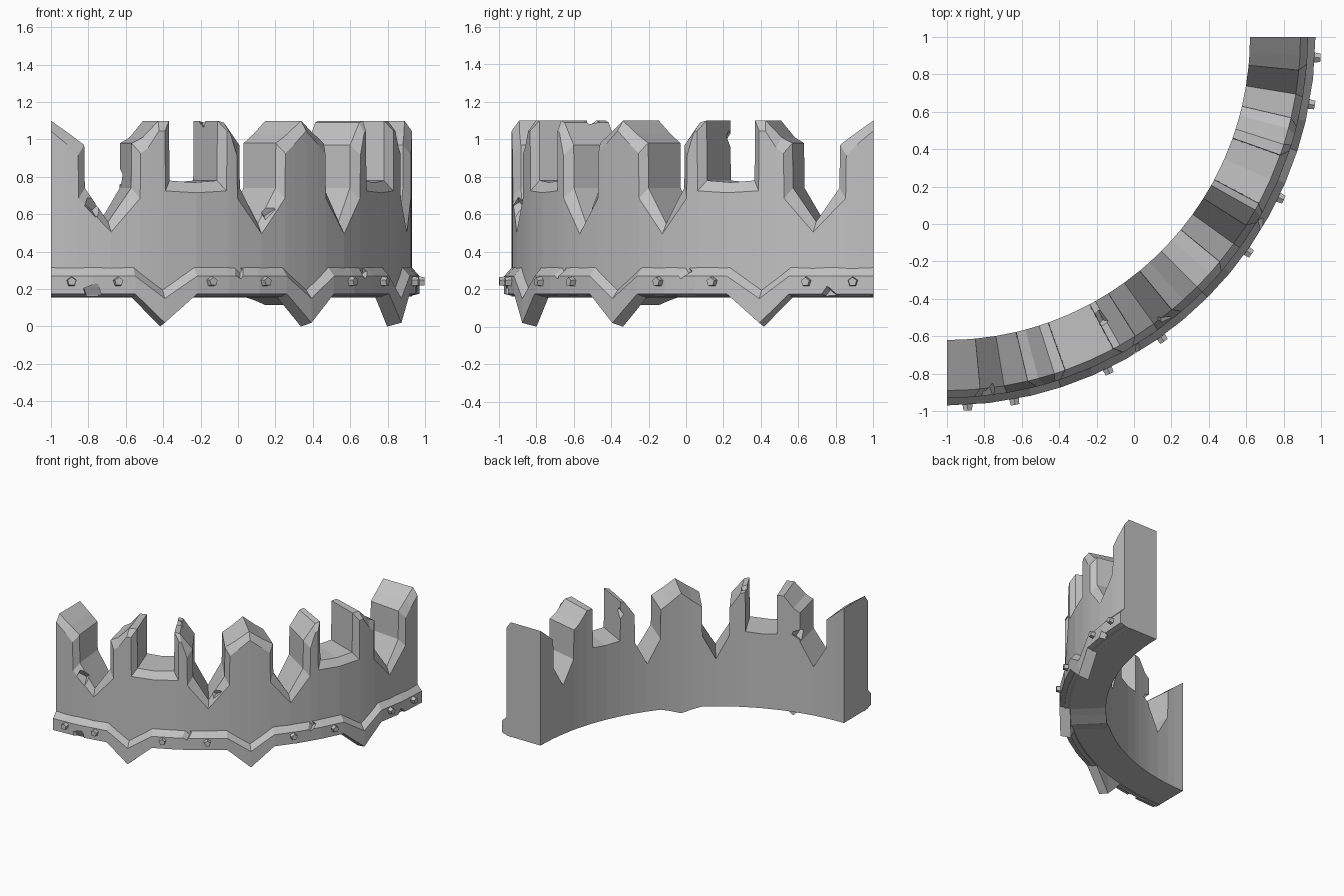
import bpy, bmesh, random
from math import radians, sin, cos
from mathutils import Matrix, Vector, Euler

random.seed(4)
default = bpy.data.objects.get("Cube")
if default:
    bpy.data.objects.remove(default, do_unlink=True)

stone = bpy.data.materials.new("stone_grey")
stone.use_nodes = True
grey = (0.54, 0.54, 0.54, 1)
stone.diffuse_color = grey
stone.node_tree.nodes["Principled BSDF"].inputs["Base Color"].default_value = grey

INNER, CAP, FACE, BAND = 1.62, 1.89, 1.93, 1.97


def polar(angle, radius, z):
    """Point on the quarter ring; angle runs from the front end to the side end."""
    a = radians(angle)
    return Vector((-1 + radius * sin(a), 1 - radius * cos(a), z))


def make_object(name, bm):
    bmesh.ops.recalc_face_normals(bm, faces=bm.faces)
    mesh = bpy.data.meshes.new(name)
    bm.to_mesh(mesh)
    bm.free()
    mesh.materials.append(stone)
    obj = bpy.data.objects.new(name, mesh)
    bpy.context.collection.objects.link(obj)
    return obj


def loft(name, sections):
    """Join matching cross-sections into a closed solid."""
    bm = bmesh.new()
    rings = [[bm.verts.new(polar(*p)) for p in s] for s in sections]
    n = len(rings[0])
    for r, s in zip(rings, rings[1:]):
        for i in range(n):
            j = (i + 1) % n
            bm.faces.new((r[i], r[j], s[j], s[i]))
    bm.faces.new(rings[0])
    bm.faces.new(rings[-1])
    return make_object(name, bm)


def mirrored(half):
    """Repeat half of the stations about the middle of the arc."""
    return half + [(*(90 - a for a in s[:-1]), s[-1]) for s in half[-2::-1]]


def chip(obj, spots):
    """Knock small angular chips out of an object."""
    bm = bmesh.new()
    for angle, radius, z, size in spots:
        turn = Euler([random.uniform(0.5, 1.1) for _ in range(3)]).to_matrix().to_4x4()
        bmesh.ops.create_cube(bm, size=size,
                              matrix=Matrix.Translation(polar(angle, radius, z)) @ turn)
    cutter = make_object("chip_cutter", bm)
    cutter.hide_render = True
    mod = obj.modifiers.new("chips", "BOOLEAN")
    mod.operation, mod.solver, mod.object = "DIFFERENCE", "EXACT", cutter
    bpy.context.view_layer.update()
    shape = obj.evaluated_get(bpy.context.evaluated_depsgraph_get())
    result = bpy.data.meshes.new_from_object(shape)
    obj.modifiers.clear()
    if len(result.polygons) > 20:
        obj.data = result
    bpy.data.objects.remove(cutter, do_unlink=True)


# Wall: (angle of the top, angle of the bevelled outer edge, top height)
wall_half = [
    (0, 0, 1.1), (3, 2.5, 1.03), (5.4, 4.3, .97), (5.5, 4.4, .74),
    (9.3, 9.6, .56),
    (13.1, 14.3, .74), (13.2, 14.4, .98), (15, 15.6, 1.01), (17.7, 17.4, 1.1),
    (19.5, 18.4, 1.1), (19.6, 18.5, .78),
    (23.8, 23.8, .77),
    (28, 29.1, .78), (28.1, 29.2, 1.1), (29.3, 29.8, 1.09), (32.2, 31, .97),
    (32.3, 31.1, .74),
    (35.8, 35.7, .55),
    (39.4, 40.4, .74), (39.5, 40.5, .98), (42, 42.4, 1.03), (45, 45, 1.1)]


def wall_section(a, b, z):
    base = min(.16, .115 + .009 * abs(a - 45))
    return [(a, INNER, base), (a, INNER, z), (a, CAP, z),
            (b, FACE, z - .055), (b, FACE, base)]


wall = loft("battlement_wall", [wall_section(*s) for s in mirrored(wall_half)])
chip(wall, [(7, 1.92, .65, .08), (28.6, 1.72, 1.11, .07), (13.6, 1.64, .8, .07),
            (37, 1.92, .62, .07), (63, 1.62, 1.0, .08)])

# Band: (angle, drop), with a downward point under three merlons
band_half = [(0, 0), (6.5, 0), (13.2, 0), (18, 1), (23.4, 0),
             (29, 0), (34.5, 0), (39.8, 0), (45, 1)]


def band_section(a, drop):
    low, high = .155 - .155 * drop, .315 - .12 * drop
    return [(a, CAP, low), (a, CAP, high), (a, FACE, high),
            (a, BAND, high - .045), (a, BAND, low + .02)]


band = loft("trim_band", [band_section(*s) for s in mirrored(band_half)])
chip(band, [(6.5, 1.98, .17, .08), (31, 1.97, .31, .07),
            (59, 1.97, .31, .07), (83, 1.98, .16, .08)])

# Five-sided studs along the band
bm = bmesh.new()
for angle in (3.2, 10.5, 25.8, 35.5):
    for a in (angle, 90 - angle):
        spot = polar(a, BAND + .005, .24)
        out = polar(a, 2, .24) - polar(a, 1, .24)
        turn = out.to_track_quat("Z", "Y").to_matrix().to_4x4()
        bmesh.ops.create_cone(bm, cap_ends=True, segments=5, radius1=.03, radius2=.024,
                              depth=.05, matrix=Matrix.Translation(spot) @ turn)
make_object("band_studs", bm)
